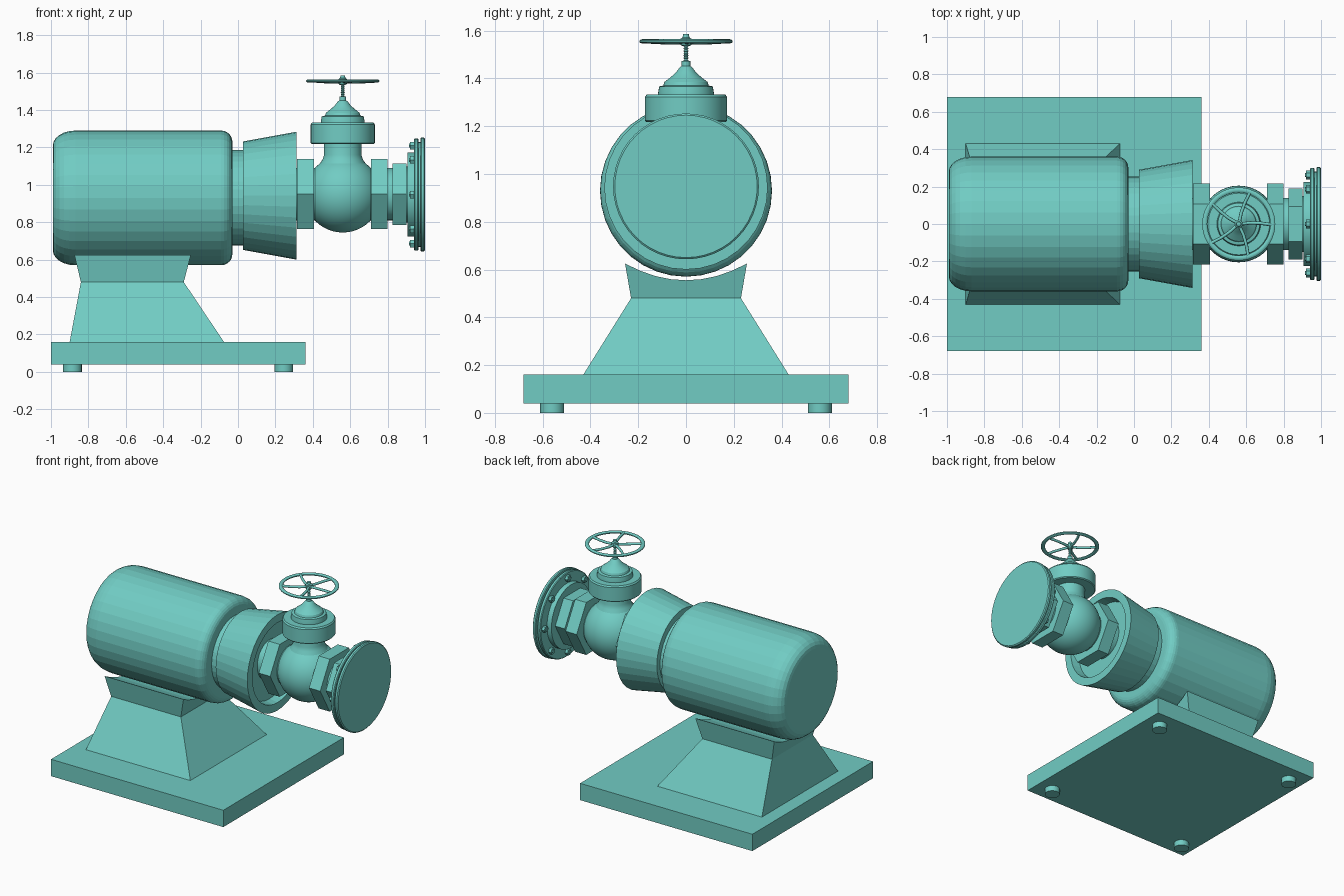
import bpy, bmesh
from math import sin, cos, pi, radians
from mathutils import Vector

if "Cube" in bpy.data.objects:
    bpy.data.objects.remove(bpy.data.objects["Cube"])

teal = bpy.data.materials.new("teal_paint")
teal.diffuse_color = (.165, .605, .55, 1)
teal.use_nodes = True
teal.node_tree.nodes["Principled BSDF"].inputs["Base Color"].default_value = teal.diffuse_color


def finish(name, bm, angle=None):
    bmesh.ops.remove_doubles(bm, verts=bm.verts, dist=1e-5)
    bmesh.ops.recalc_face_normals(bm, faces=bm.faces)
    me = bpy.data.meshes.new(name)
    bm.to_mesh(me)
    bm.free()
    if angle:
        me.shade_smooth()
        me.set_sharp_from_angle(angle=radians(angle))
    me.materials.append(teal)
    ob = bpy.data.objects.new(name, me)
    bpy.context.collection.objects.link(ob)
    return ob


def lathe(name, profile, center, axis='X', segs=32, angle=None):
    """Revolve (position along axis, radius) pairs and cap both ends."""
    bm = bmesh.new()
    c = Vector(center)
    rings = []
    for t, r in profile:
        ring = []
        for i in range(segs):
            a = 2 * pi * i / segs
            u, v = r * cos(a), r * sin(a)
            ring.append(bm.verts.new(c + Vector((t, u, v) if axis == 'X' else (u, v, t))))
        rings.append(ring)
    for a, b in zip(rings, rings[1:]):
        for i in range(segs):
            j = (i + 1) % segs
            bm.faces.new((a[i], a[j], b[j], b[i]))
    bm.faces.new(rings[0])
    bm.faces.new(rings[-1])
    return finish(name, bm, angle)


def arc(t, r, rt, rr, a0, a1, n=6):
    """Elliptical arc of profile points around (t, r)."""
    return [(t + rt * cos(radians(a0 + (a1 - a0) * i / n)),
             r + rr * sin(radians(a0 + (a1 - a0) * i / n))) for i in range(n + 1)]


def frustum(name, low, high):
    """Box between two (x0, x1, half_y, z) rectangles."""
    bm = bmesh.new()
    lo, hi = ([bm.verts.new(p) for p in ((x0, -y, z), (x1, -y, z), (x1, y, z), (x0, y, z))]
              for x0, x1, y, z in (low, high))
    bm.faces.new(lo)
    bm.faces.new(hi)
    for i in range(4):
        j = (i + 1) % 4
        bm.faces.new((lo[i], lo[j], hi[j], hi[i]))
    return finish(name, bm)


# Base slab, feet and pedestal
frustum("base_plate", (-1, .36, .68, .04), (-1, .36, .68, .16))
for i, x in enumerate((-.885, .245)):
    for j, y in enumerate((-.56, .56)):
        lathe(f"foot_{i}{j}", [(0, .05), (.05, .05)], (x, y, 0), 'Z', 20, 30)
frustum("pedestal", (-.9, -.075, .43, .16), (-.84, -.29, .23, .48))

# Flared saddle whose top is hollowed to follow the tank
bm = bmesh.new()
n = 8
cols = []
for i in range(n + 1):
    s = -1 + 2 * i / n
    top = .555 + .07 * s * s
    k = (top - .48) / .145
    cols.append([bm.verts.new(p) for p in (
        (-.84, s * .23, .48), (-.29, s * .23, .48),
        (-.29 + .038 * k, s * .255, top), (-.84 - .035 * k, s * .255, top))])
for a, b in zip(cols, cols[1:]):
    for i in range(4):
        j = (i + 1) % 4
        bm.faces.new((a[i], a[j], b[j], b[i]))
bm.faces.new(cols[0])
bm.faces.new(cols[-1])
finish("saddle", bm)

# Motor tank with rounded ends, neck and flared collar
lathe("motor_tank", arc(-.87, .28, .12, .08, 180, 90) + arc(-.09, .30, .06, .06, 90, 0),
      (0, 0, .93), segs=36)
lathe("motor_neck", [(-.06, .255), (.05, .255)], (0, 0, .93), segs=36)
lathe("flared_collar", [(.027, .29), (.313, .342), (.313, .285), (.25, .275)], (0, 0, .942), segs=36)

# Valve body: ball on a through pipe with a vertical neck
C = (.56, 0, .95)
lathe("valve_pipe", [(-.34, .14), (.36, .14)], C, segs=40, angle=30)
lathe("valve_ball", arc(0, 0, .205, .205, 179.9, .1, 24), C, 'Z', 40, 30)
lathe("valve_neck", [(.1, .15), (.16, .125), (.185, .108), (.21, .1), (.3, .1)], C, 'Z', 40, 30)

# Hex nuts with vertices pointing front and back
for name, x0, x1, r in (("inlet_nut", .315, .405, .216), ("outlet_nut", .712, .80, .216),
                        ("coupling_nut", .825, .90, .189)):
    lathe(name, [(x0, r), (x1, r)], (0, 0, .95), segs=6)

# Bonnet: cap, steps and bell, then a ridged stem
lathe("bonnet", [(1.218, .166), (1.224, .172), (1.322, .172), (1.332, .165), (1.332, .117),
                 (1.338, .117), (1.366, .112), (1.37, .095), (1.385, .09), (1.405, .064),
                 (1.425, .042), (1.445, .027), (1.452, .018), (1.472, .018), (1.472, .009)],
      (.56, 0, 0), 'Z', 40, 30)
lathe("valve_stem", [(1.465 + .005 * i, .007 if i % 2 else .011) for i in range(17)],
      (.56, 0, 0), 'Z', 16, 30)

# Outlet flange with backing hub, two discs and bolts
lathe("flange_hub", [(.88, .15), (.905, .15), (.905, .225), (.95, .225)], (0, 0, .948), segs=48, angle=30)
lathe("flange", [(.94, .295), (.945, .30), (.96, .30), (.965, .295), (.965, .28), (.975, .28),
                 (.975, .30), (.98, .305), (.994, .305), (1, .298)], (0, 0, .948), segs=48, angle=30)
for i in range(8):
    a = 2 * pi * i / 8
    lathe(f"flange_bolt_{i}", [(.915, .012), (.92, .012), (.92, .023), (.945, .023)],
          (0, .262 * cos(a), .948 + .262 * sin(a)), segs=6)

# Handwheel: rim, hub and five curved spokes
ring = arc(1.555, .182, .009, .014, 0, 360, 10)
bm = bmesh.new()
verts = [bm.verts.new((r, 0, z)) for z, r in ring[:-1]]
edges = [bm.edges.new((verts[i], verts[(i + 1) % 10])) for i in range(10)]
bmesh.ops.spin(bm, geom=verts + edges, cent=(0, 0, 0), axis=(0, 0, 1),
               angle=2 * pi, steps=48)
finish("handwheel_rim", bm, 40).location.x = .56
lathe("handwheel_hub", [(1.535, .016), (1.54, .022), (1.566, .022), (1.572, .014), (1.585, .012)],
      (.56, 0, 0), 'Z', 16, 30)
for i in range(5):
    a = 2 * pi * i / 5
    cu = bpy.data.curves.new("handwheel_spoke", 'CURVE')
    cu.dimensions = '3D'
    cu.bevel_depth = .009
    cu.bevel_resolution = 2
    cu.materials.append(teal)
    sp = cu.splines.new('POLY')
    pts = [(.01, 0, 1.552), (.06, .006, 1.55), (.12, .004, 1.552), (.175, -.004, 1.555)]
    sp.points.add(len(pts) - 1)
    for p, (u, v, z) in zip(sp.points, pts):
        p.co = (.56 + u * cos(a) - v * sin(a), u * sin(a) + v * cos(a), z, 1)
    ob = bpy.data.objects.new(f"handwheel_spoke_{i}", cu)
    bpy.context.collection.objects.link(ob)
